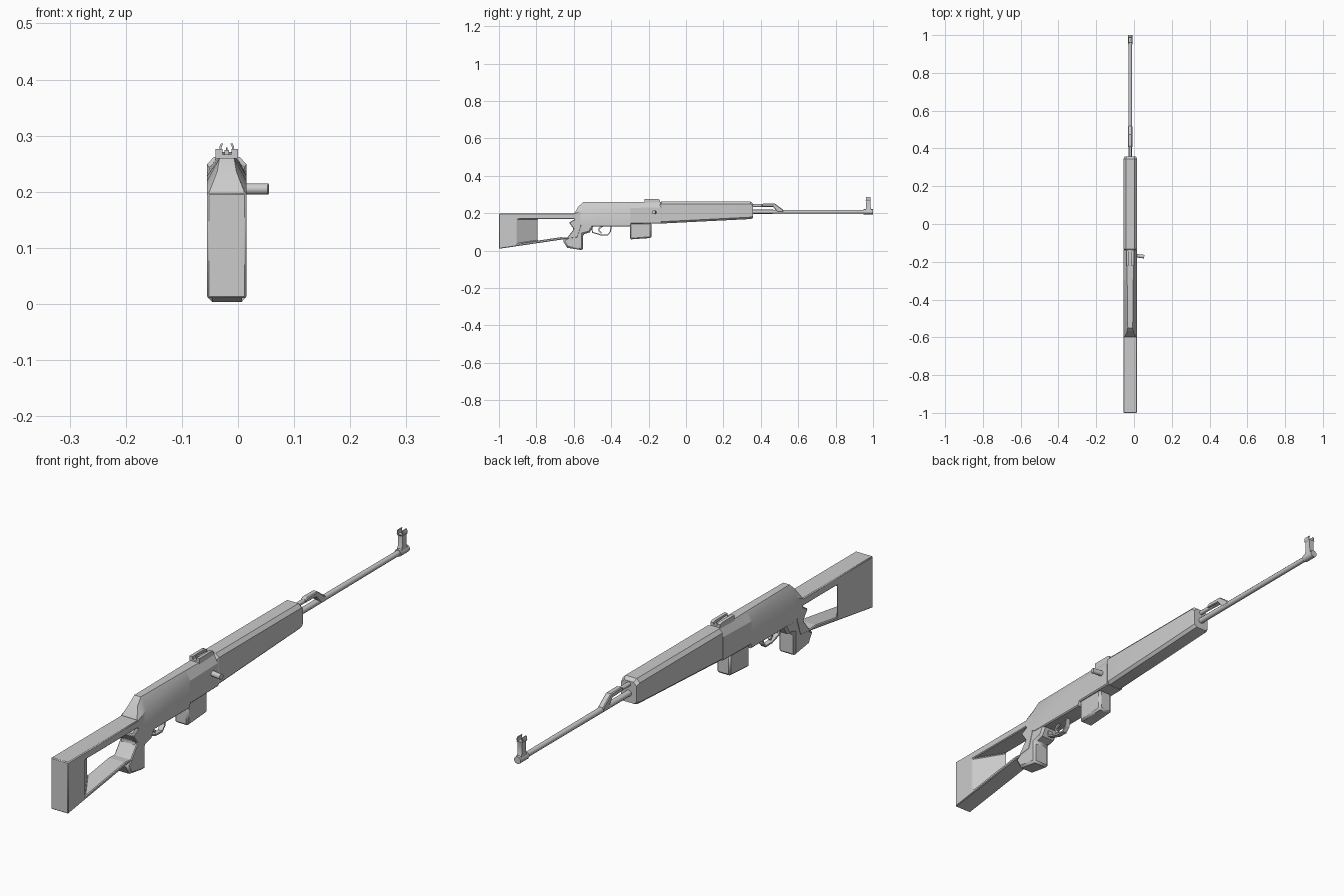
import bpy, bmesh, math
from mathutils import Vector

if "Cube" in bpy.data.objects:
    bpy.data.objects.remove(bpy.data.objects["Cube"])

CX = -0.02   # centre plane of the body


def finish(name, bm, smooth=30):
    bmesh.ops.recalc_face_normals(bm, faces=bm.faces)
    me = bpy.data.meshes.new(name)
    bm.to_mesh(me)
    bm.free()
    ob = bpy.data.objects.new(name, me)
    bpy.context.collection.objects.link(ob)
    if smooth:
        for o in bpy.context.selected_objects:
            o.select_set(False)
        ob.select_set(True)
        bpy.context.view_layer.objects.active = ob
        bpy.ops.object.shade_smooth_by_angle(angle=math.radians(smooth))
    return ob


def loft(name, rings, smooth=30):
    """Skin a list of equal-length point rings and cap the ends."""
    bm = bmesh.new()
    vs = [[bm.verts.new(p) for p in r] for r in rings]
    n = len(vs[0])
    for a, b in zip(vs, vs[1:]):
        for i in range(n):
            bm.faces.new((a[i], a[(i + 1) % n], b[(i + 1) % n], b[i]))
    bm.faces.new(vs[0])
    bm.faces.new(vs[-1])
    return finish(name, bm, smooth)


def plate(name, pts, half, x=CX, bevel=0.0):
    """Side profile in (y, z), extruded across x, with softened rim."""
    ob = loft(name, [[(x + s * half, y, z) for y, z in pts] for s in (-1, 1)])
    if bevel:
        m = ob.modifiers.new("bevel", 'BEVEL')
        m.width, m.segments, m.limit_method = bevel, 1, 'ANGLE'
        m.angle_limit = math.radians(60)
    return ob


def body_ring(y, zb, zt, w, ct, dt, cb=0.004, db=0.004):
    """Eight-sided section: ct/dt are top chamfer in x/z, cb/db the bottom one."""
    h = [(w - cb, zb), (w, zb + db), (w, zt - dt), (w - ct, zt)]
    return [(CX + x, y, z) for x, z in h] + [(CX - x, y, z) for x, z in reversed(h)]


def tube(name, p, q, r1, r2=None, n=10):
    p, q = Vector(p), Vector(q)
    rot = (q - p).to_track_quat('Z', 'Y')
    ang = [2 * math.pi * (i + 0.5) / n for i in range(n)]
    return loft(name, [[c + rot @ Vector((r * math.cos(a), r * math.sin(a), 0)) for a in ang]
                       for c, r in ((p, r1), (q, r2 or r1))], 50)


def strip(name, pts, half, t):
    """Thin bent strap following a (y, z) path."""
    rings = []
    for i, (y, z) in enumerate(pts):
        a, b = pts[max(i - 1, 0)], pts[min(i + 1, len(pts) - 1)]
        d = Vector((b[0] - a[0], b[1] - a[1])).normalized() * t
        rings.append([(CX + s * half, y - k * d.y, z + k * d.x)
                      for s, k in ((-1, -1), (1, -1), (1, 1), (-1, 1))])
    return loft(name, rings)


# Skeleton stock with a through opening whose rear wall is slanted
stock = plate("stock", [(-1, .01), (-.66, .06), (-.58, .07), (-.56, .13), (-.56, .198), (-1, .198)], .035)
right = [(-.905, .037), (-.67, .072), (-.635, .07), (-.60, .115), (-.625, .15), (-.59, .17), (-.905, .17)]
left = [(-.79, .054)] + right[1:-1] + [(-.79, .17)]
cutter = loft("stock_cutter", [[(CX - .0351, y, z) for y, z in left],
                               [(CX + .0351, y, z) for y, z in right]], 0)
cutter.hide_render = True
cutter.hide_set(True)
cut = stock.modifiers.new("opening", 'BOOLEAN')
cut.operation, cut.object, cut.solver = 'DIFFERENCE', cutter, 'EXACT'
soft = stock.modifiers.new("bevel", 'BEVEL')
soft.width, soft.segments, soft.limit_method = .003, 1, 'ANGLE'

# Pistol grip
plate("grip", [(-.66, .055), (-.635, .015), (-.55, .002), (-.55, .088), (-.515, .097), (-.495, .13),
               (-.495, .16), (-.58, .18), (-.60, .165), (-.625, .152), (-.60, .115), (-.635, .07)],
      .034, bevel=.008)

# Receiver with narrowing rear slope
loft("receiver", [
    body_ring(-.597, .165, .20, .035, .004, .003),
    body_ring(-.575, .14, .236, .035, .018, .03),
    body_ring(-.55, .128, .26, .035, .022, .04),
    body_ring(-.30, .128, .26, .035, .019, .032),
    body_ring(-.295, .143, .26, .035, .019, .032),
    body_ring(-.135, .145, .26, .035, .016, .028)])

# Handguard
loft("handguard", [
    body_ring(-.138, .147, .255, .031, .012, .012, .01, .01),
    body_ring(-.132, .145, .262, .035, .012, .013, .01, .01),
    body_ring(.345, .169, .262, .035, .012, .013, .01, .01),
    body_ring(.358, .174, .252, .031, .012, .012, .01, .01)])

# Magazine
plate("magazine", [(-.30, .06), (-.185, .068), (-.185, .15), (-.30, .15)], .028, bevel=.007)

# Trigger guard and trigger
strip("trigger_guard", [(-.505, .13), (-.50, .098), (-.455, .084), (-.42, .083), (-.405, .10), (-.40, .13)], .009, .003)
strip("trigger", [(-.445, .132), (-.465, .118), (-.465, .105), (-.452, .094)], .004, .004)

# Charging handle
tube("bolt_handle", (-.005, -.165, .205), (.054, -.173, .205), .010)

# Rear sight: base, two side walls and a ramp leaf
plate("rear_sight_base", [(-.222, .238), (-.14, .238), (-.14, .266), (-.222, .266)], .02)
for s, side in ((-1, "left"), (1, "right")):
    plate("rear_sight_wall_" + side, [(-.222, .262), (-.14, .262), (-.14, .272), (-.15, .276), (-.222, .276)],
          .006, CX + s * .014)
plate("rear_sight_leaf", [(-.21, .265), (-.15, .265), (-.15, .269), (-.21, .274)], .004)

# Barrel, gas tube and sloping gas block
tube("barrel", (CX, .33, .208), (CX, .99, .208), .011, .0095)
tube("gas_tube", (CX, .33, .241), (CX, .47, .241), .008)
plate("gas_block", [(.405, .247), (.415, .253), (.475, .252), (.52, .218), (.52, .205), (.49, .205),
                    (.465, .235), (.405, .237)], .011, bevel=.003)

# Front sight: collar, tapered post, two flared ears and a pin
tube("front_sight_collar", (CX, .95, .208), (CX, 1.0, .208), .0135)
loft("front_sight_post", [[(CX + sx * w, y, z) for sx, y in ((-1, y0), (1, y0), (1, y1), (-1, y1))]
                          for z, w, y0, y1 in ((.21, .011, .955, .995), (.226, .009, .962, .988),
                                               (.265, .009, .964, .986), (.271, .013, .960, .988))])
for s, side in ((-1, "left"), (1, "right")):
    loft("front_sight_ear_" + side,
         [[(CX + s * (x + dx), y, z) for dx, y in ((-.002, .962), (.002, .962), (.002, .986), (-.002, .986))]
          for x, z in ((.008, .266), (.011, .274), (.011, .280), (.0085, .286))])
tube("front_sight_pin", (CX, .974, .268), (CX, .974, .279), .002, n=6)
